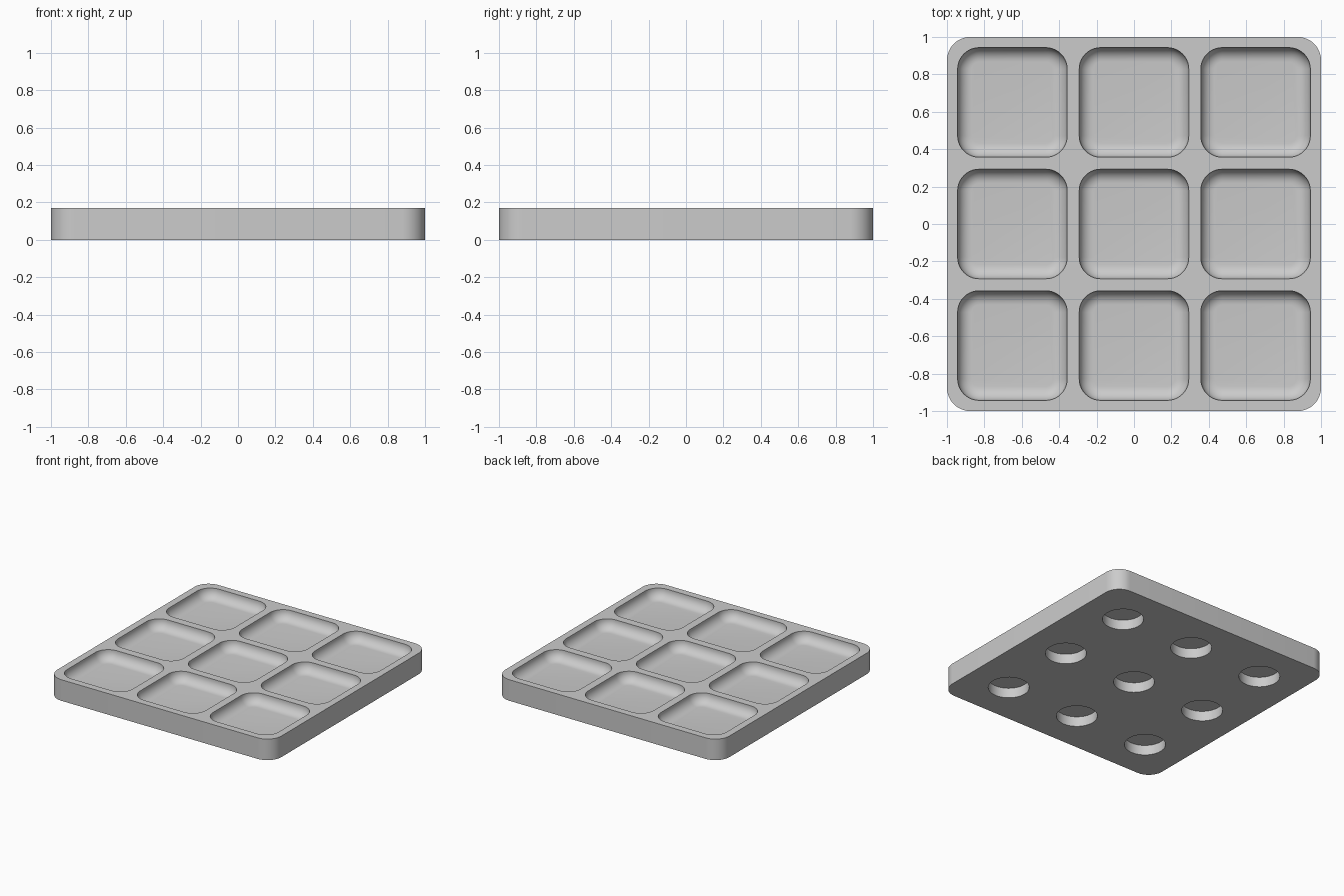
import bpy, bmesh, math

cube = bpy.data.objects.get("Cube")
if cube:
    bpy.data.objects.remove(cube, do_unlink=True)

HEIGHT = 0.17
PITCH = 0.65
POCKET_DEPTH = 0.08
POCKET_HALF = 0.293
FILLET = 0.075
MAGNET_RADIUS = 0.15
MAGNET_DEPTH = 0.08

grey = bpy.data.materials.new("plain grey")
grey.use_nodes = True
colour = (0.6, 0.6, 0.6, 1)
grey.diffuse_color = colour
grey.node_tree.nodes["Principled BSDF"].inputs["Base Color"].default_value = colour


def rounded_square(half, radius, steps=10):
    """Outline of a square with rounded corners, counter-clockwise."""
    points = []
    for corner, (sx, sy) in enumerate([(1, 1), (-1, 1), (-1, -1), (1, -1)]):
        for i in range(steps + 1):
            a = math.pi / 2 * (corner + i / steps)
            points.append((sx * (half - radius) + radius * math.cos(a),
                           sy * (half - radius) + radius * math.sin(a)))
    return points


def circle(radius, steps=48):
    return [(radius * math.cos(math.tau * i / steps),
             radius * math.sin(math.tau * i / steps)) for i in range(steps)]


def add_loft(bm, sections, cx=0, cy=0):
    """Closed solid through (outline, z) sections listed from bottom to top."""
    rings = [[bm.verts.new((x + cx, y + cy, z)) for x, y in outline]
             for outline, z in sections]
    bm.faces.new(rings[0][::-1])
    bm.faces.new(rings[-1])
    for low, high in zip(rings, rings[1:]):
        for i in range(len(low)):
            j = (i + 1) % len(low)
            bm.faces.new((low[i], low[j], high[j], high[i]))


def make_object(name, bm):
    mesh = bpy.data.meshes.new(name)
    bm.to_mesh(mesh)
    bm.free()
    mesh.materials.append(grey)
    obj = bpy.data.objects.new(name, mesh)
    bpy.context.collection.objects.link(obj)
    return obj


# Tray body
bm = bmesh.new()
outline = rounded_square(1, 0.125)
add_loft(bm, [(outline, 0), (outline, HEIGHT)])
tray = make_object("tray", bm)

# Pocket shape: filleted floor rising into straight walls
floor = HEIGHT - POCKET_DEPTH
pocket = []
for i in range(9):
    a = math.pi / 2 * i / 8
    inset = FILLET * (1 - math.sin(a))
    pocket.append((rounded_square(POCKET_HALF - inset, 0.115 - inset),
                   floor + FILLET * (1 - math.cos(a))))
pocket.append((rounded_square(POCKET_HALF, 0.115), HEIGHT + 0.05))

# Cutters: nine pockets above, nine round magnet holes below
bm = bmesh.new()
disc = circle(MAGNET_RADIUS)
for cx in (-PITCH, 0, PITCH):
    for cy in (-PITCH, 0, PITCH):
        add_loft(bm, pocket, cx, cy)
        add_loft(bm, [(disc, -0.05), (disc, MAGNET_DEPTH)], cx, cy)
cutter = make_object("pocket_cutter", bm)
cutter.hide_render = True

# Carve the tray, then drop the cutter
cut = tray.modifiers.new("pockets", 'BOOLEAN')
cut.operation = 'DIFFERENCE'
cut.solver = 'EXACT'
cut.object = cutter
bpy.ops.object.select_all(action='DESELECT')
bpy.context.view_layer.objects.active = tray
tray.select_set(True)
bpy.ops.object.modifier_apply(modifier=cut.name)
bpy.data.objects.remove(cutter, do_unlink=True)
bpy.ops.object.shade_smooth_by_angle(angle=math.radians(30))
